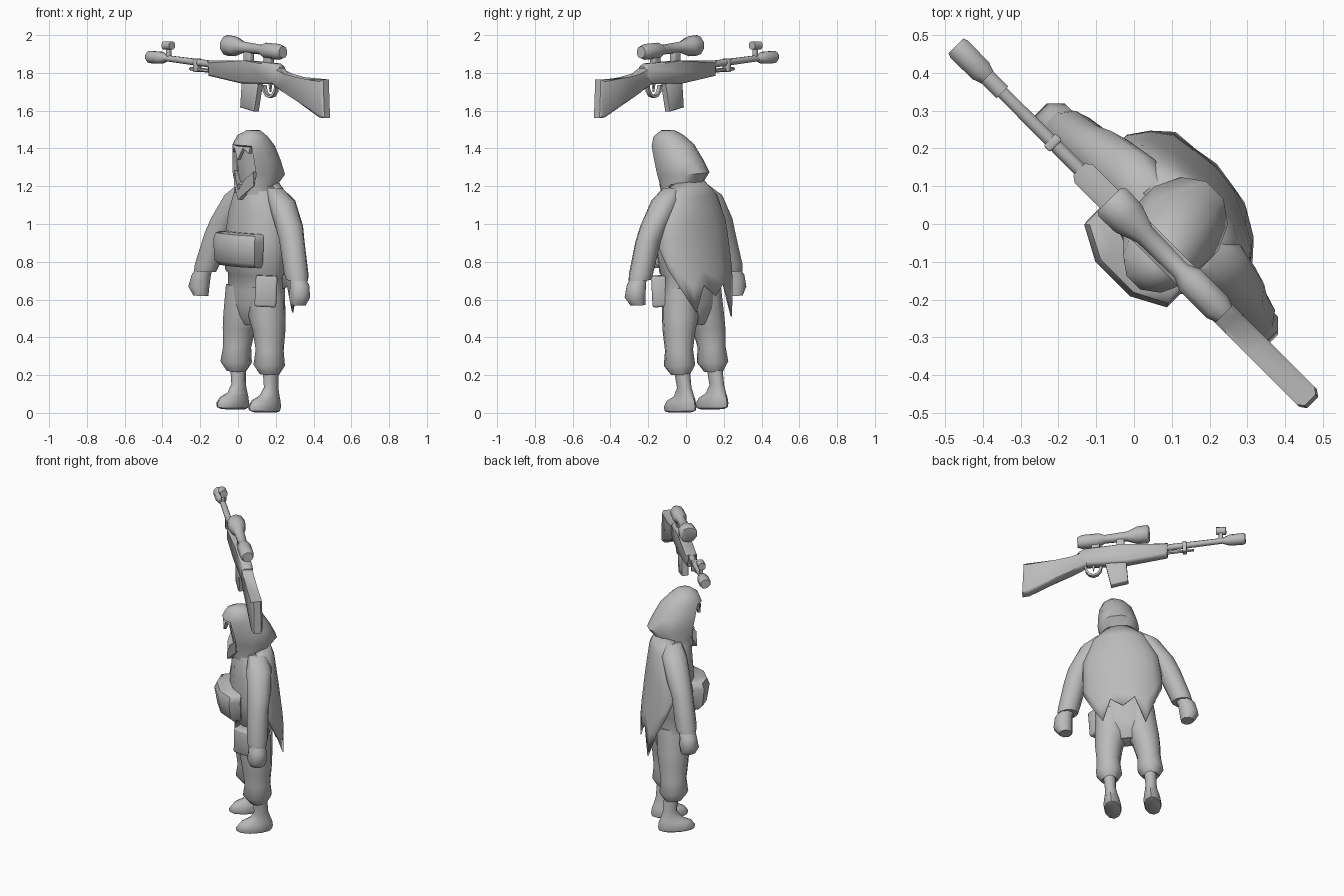
import bpy, bmesh, math
from mathutils import Matrix

cube = bpy.data.objects.get("Cube")
if cube:
    bpy.data.objects.remove(cube, do_unlink=True)

grey = bpy.data.materials.new("plain_grey")
grey.use_nodes = True
GREY = (0.5, 0.5, 0.5, 1)
grey.diffuse_color = GREY
grey.node_tree.nodes["Principled BSDF"].inputs["Base Color"].default_value = GREY

TURN = Matrix.Rotation(math.radians(-45), 4, 'Z')
FIGURE = Matrix.Translation((0, 0, 0.012)) @ TURN @ Matrix.Rotation(math.radians(4), 4, 'Y')
# The rifle is laid out along x, lengthened to suit its diagonal placement
RIFLE = TURN @ Matrix.Diagonal((1.35, 1, 1, 1))


def finish(name, bm, place, angle=50):
    bm.transform(place)
    bmesh.ops.recalc_face_normals(bm, faces=bm.faces)
    mesh = bpy.data.meshes.new(name)
    bm.to_mesh(mesh)
    bm.free()
    mesh.materials.append(grey)
    obj = bpy.data.objects.new(name, mesh)
    bpy.context.collection.objects.link(obj)
    bpy.ops.object.select_all(action='DESELECT')
    obj.select_set(True)
    bpy.context.view_layer.objects.active = obj
    bpy.ops.object.shade_smooth_by_angle(angle=math.radians(angle))
    return obj


def skin(bm, loops):
    """Join rings of points with quads and cap both ends."""
    rings = [[bm.verts.new(p) for p in loop] for loop in loops]
    for a, b in zip(rings, rings[1:]):
        for i in range(len(a)):
            j = (i + 1) % len(a)
            bm.faces.new((a[i], a[j], b[j], b[i]))
    bm.faces.new(rings[0])
    bm.faces.new(rings[-1])


def body_loft(rings, n=12, side=1):
    """Rings are (z, centre x, half width, front y, back y)."""
    bm = bmesh.new()
    turns = [math.tau * (i + 0.5) / n for i in range(n)]
    skin(bm, [[(side * (cx + w * math.cos(t)), (f + b) / 2 + (b - f) / 2 * math.sin(t), z)
               for t in turns] for z, cx, w, f, b in rings])
    return bm


def barrel_loft(name, rings, n=8):
    """Rings are (x, z, radius) along the rifle."""
    bm = bmesh.new()
    turns = [math.tau * (i + 0.5) / n for i in range(n)]
    skin(bm, [[(x, r * math.cos(t), z + r * math.sin(t)) for t in turns] for x, z, r in rings])
    return finish(name, bm, RIFLE)


def prism(name, pts, thick, place, y=0, bevel=0, bend=0):
    """A side outline given in x and z, with thickness in y; bend curves it back at the sides."""
    bm = bmesh.new()
    skin(bm, [[(x, y + s * thick / 2 + bend * x * x, z) for x, z in pts] for s in (-1, 1)])
    if bevel:
        rim = [e for e in bm.edges if abs(e.verts[0].co.y - e.verts[1].co.y) < 1e-4]
        bmesh.ops.bevel(bm, geom=rim, offset=bevel, segments=1, profile=0.5, affect='EDGES')
    return finish(name, bm, place)


def box(name, centre, size, turn, place, bevel):
    bm = bmesh.new()
    bmesh.ops.create_cube(bm, size=1, matrix=Matrix.Diagonal((*size, 1)))
    bmesh.ops.bevel(bm, geom=bm.edges[:], offset=bevel, segments=2, profile=0.5, affect='EDGES')
    spin = Matrix.Translation(centre) @ Matrix.Rotation(math.radians(turn), 4, 'Z')
    return finish(name, bm, place @ spin)


# Torso and hips
finish("torso", body_loft([
    (0.455, 0, 0.07, 0.04, 0.145), (0.5, 0, 0.13, 0.01, 0.17), (0.56, 0, 0.175, -0.005, 0.185),
    (0.64, 0, 0.185, -0.02, 0.19), (0.72, 0, 0.178, -0.03, 0.19), (0.74, 0, 0.19, -0.05, 0.2),
    (0.9, 0, 0.2, -0.06, 0.2), (1.05, 0, 0.185, -0.05, 0.2), (1.15, 0, 0.14, -0.045, 0.18),
    (1.23, 0, 0.08, -0.03, 0.14)]), FIGURE)

# Limbs, built once for each side
for side, word in ((1, "left"), (-1, "right")):
    finish(word + "_trouser_leg", body_loft([
        (0.66, 0.085, 0.095, -0.015, 0.185), (0.5, 0.095, 0.1, -0.01, 0.185),
        (0.43, 0.112, 0.085, 0, 0.18), (0.33, 0.122, 0.072, 0.015, 0.17),
        (0.25, 0.124, 0.08, 0.005, 0.18), (0.2, 0.124, 0.05, 0.045, 0.15)], 10, side), FIGURE)
    finish(word + "_boot", body_loft([
        (0.24, 0.122, 0.04, 0.06, 0.15), (0.13, 0.122, 0.034, 0.075, 0.16),
        (0.085, 0.12, 0.04, 0.045, 0.175), (0.062, 0.12, 0.048, -0.01, 0.185),
        (0.03, 0.12, 0.054, -0.035, 0.19), (0.008, 0.12, 0.05, -0.03, 0.185),
        (0, 0.12, 0.035, -0.005, 0.165)], 10, side), FIGURE)
    finish(word + "_sleeve", body_loft([
        (1.19, 0.1, 0.05, 0.03, 0.13), (1.13, 0.16, 0.075, 0.01, 0.16), (1, 0.24, 0.08, 0, 0.145),
        (0.92, 0.28, 0.072, -0.005, 0.125), (0.75, 0.335, 0.066, -0.015, 0.115),
        (0.715, 0.345, 0.062, -0.01, 0.105)], 10, side), FIGURE)
    finish(word + "_hand", body_loft([
        (0.74, 0.345, 0.045, 0, 0.09), (0.69, 0.37, 0.055, -0.01, 0.1),
        (0.63, 0.378, 0.06, -0.02, 0.1), (0.585, 0.365, 0.04, 0, 0.09)], 8, side), FIGURE)

# Hood with a sunken face opening
hood = body_loft([
    (1.15, 0, 0.115, -0.055, 0.15), (1.2, 0, 0.105, -0.07, 0.17), (1.26, 0, 0.125, -0.085, 0.22),
    (1.33, 0.005, 0.115, -0.1, 0.185), (1.41, 0.01, 0.1, -0.115, 0.135), (1.46, 0.018, 0.075, -0.095, 0.075),
    (1.49, 0.025, 0.03, -0.05, 0.03)])
opening = [f for f in hood.faces if f.calc_center_median().y < -0.045
           and 1.19 < f.calc_center_median().z < 1.43 and abs(f.calc_center_median().x) < 0.085]
bmesh.ops.recalc_face_normals(hood, faces=hood.faces)
bmesh.ops.inset_region(hood, faces=opening, thickness=0.012)
for v in {v for f in opening for v in f.verts}:
    v.co.y += 0.03
finish("hood", hood, FIGURE)
prism("hair_fringe", [(-0.05, 1.415), (-0.045, 1.37), (-0.02, 1.395), (0.008, 1.33), (0.035, 1.395),
                      (0.06, 1.37), (0.065, 1.415)], 0.02, FIGURE, -0.097, bend=9)
prism("hood_collar_point", [(-0.075, 1.2), (-0.07, 1.27), (-0.035, 1.23), (0, 1.17), (0.035, 1.23),
                            (0.07, 1.27), (0.075, 1.2), (0, 1.12)], 0.035, FIGURE, -0.062, bend=7)

# Ragged cape: half rings around the back with a zigzag hem
cape_sizes = [(1.22, 0.09, 0.1), (1.14, 0.18, 0.128), (1, 0.235, 0.147), (0.8, 0.25, 0.175), (0.45, 0.215, 0.207)]
hem = [0.92, 0.76, 0.65, 0.53, 0.67, 0.61, 0.67, 0.49, 0.65, 0.76, 0.92]


def cape_size(z):
    for (za, wa, da), (zb, wb, db) in zip(cape_sizes, cape_sizes[1:]):
        if z >= zb:
            t = (z - za) / (zb - za)
            return wa + t * (wb - wa), da + t * (db - da)


bm = bmesh.new()
columns = []
for i, low in enumerate(hem):
    turn = math.pi * i / (len(hem) - 1)
    column = []
    for z in (1.22, 1.14, 1, 0.93, low + (0.93 - low) / 3, low):
        w, d = cape_size(z)
        depth = d * max(0, math.sin(turn)) ** 0.7
        column.append(bm.verts.new((w * math.cos(turn), 0.075 + depth, z)))
    columns.append(column)
for a, b in zip(columns, columns[1:]):
    for k in range(len(a) - 1):
        bm.faces.new((a[k], a[k + 1], b[k + 1], b[k]))
cape = finish("cape", bm, FIGURE, 60)
thick = cape.modifiers.new("thickness", 'SOLIDIFY')
thick.thickness = 0.008

# Pouches
finish("chest_pouch", body_loft([
    (0.765, 0, 0.145, -0.1, 0.03), (0.79, 0, 0.162, -0.13, 0.03), (0.9, 0, 0.168, -0.15, 0.03),
    (0.935, 0, 0.16, -0.135, 0.03), (0.945, 0, 0.145, -0.1, 0.03)], 8), FIGURE)
box("thigh_pouch", (0.16, 0.005, 0.645), (0.115, 0.08, 0.165), 45, FIGURE, 0.012)

# Rifle body
prism("rifle_receiver", [(-0.152, 1.865), (-0.148, 1.785), (0.03, 1.745), (0.21, 1.74), (0.25, 1.775),
                         (0.245, 1.83), (0.22, 1.85), (0.06, 1.865)], 0.068, RIFLE, 0, 0.012)
prism("rifle_stock", [(0.2, 1.83), (0.245, 1.825), (0.27, 1.785), (0.345, 1.765), (0.488, 1.765), (0.495, 1.56),
                      (0.465, 1.565), (0.27, 1.7), (0.24, 1.715), (0.2, 1.745)], 0.066, RIFLE, 0, 0.012)
prism("rifle_magazine", [(0.035, 1.77), (0.13, 1.77), (0.102, 1.595), (0.025, 1.618)], 0.045, RIFLE, 0, 0.005)
barrel_loft("rifle_barrel", [(-0.43, 1.882, 0.017), (-0.14, 1.845, 0.02)])
barrel_loft("rifle_muzzle", [(-0.494, 1.885, 0.03), (-0.485, 1.884, 0.035), (-0.425, 1.88, 0.034),
                             (-0.395, 1.877, 0.018)])
barrel_loft("rifle_cleaning_rod", [(-0.265, 1.822, 0.009), (-0.14, 1.81, 0.012)], 6)
box("rifle_barrel_band", (-0.225, 0, 1.84), (0.018, 0.045, 0.07), 0, RIFLE, 0.004)

# Front sight: a post topped with a ring
box("front_sight_post", (-0.385, 0, 1.9), (0.018, 0.022, 0.06), 0, RIFLE, 0.003)
barrel_loft("front_sight_hood", [(-0.408, 1.945, 0.024), (-0.365, 1.945, 0.024)])

# Trigger guard loop and trigger
guard = [(0.18 + 0.04 * math.cos(a), 1.735 + 0.068 * math.sin(a))
         for a in (math.pi + math.pi * i / 6 for i in range(7))]
inner = [(0.18 + (x - 0.18) * 0.75, 1.735 + (z - 1.735) * 0.8) for x, z in reversed(guard)]
prism("trigger_guard", guard + inner, 0.025, RIFLE)
prism("trigger", [(0.173, 1.745), (0.187, 1.745), (0.18, 1.7)], 0.012, RIFLE)

# Scope on two mounts
barrel_loft("scope", [(-0.068, 1.946, 0.045), (-0.06, 1.945, 0.055), (-0.015, 1.941, 0.053), (0.03, 1.936, 0.03),
                      (0.13, 1.923, 0.026), (0.155, 1.918, 0.042), (0.23, 1.911, 0.042), (0.25, 1.909, 0.032)], 10)
for x, word in ((0.06, "front"), (0.17, "rear")):
    box(word + "_scope_mount", (x, 0, 1.88), (0.035, 0.035, 0.09), 0, RIFLE, 0.004)
